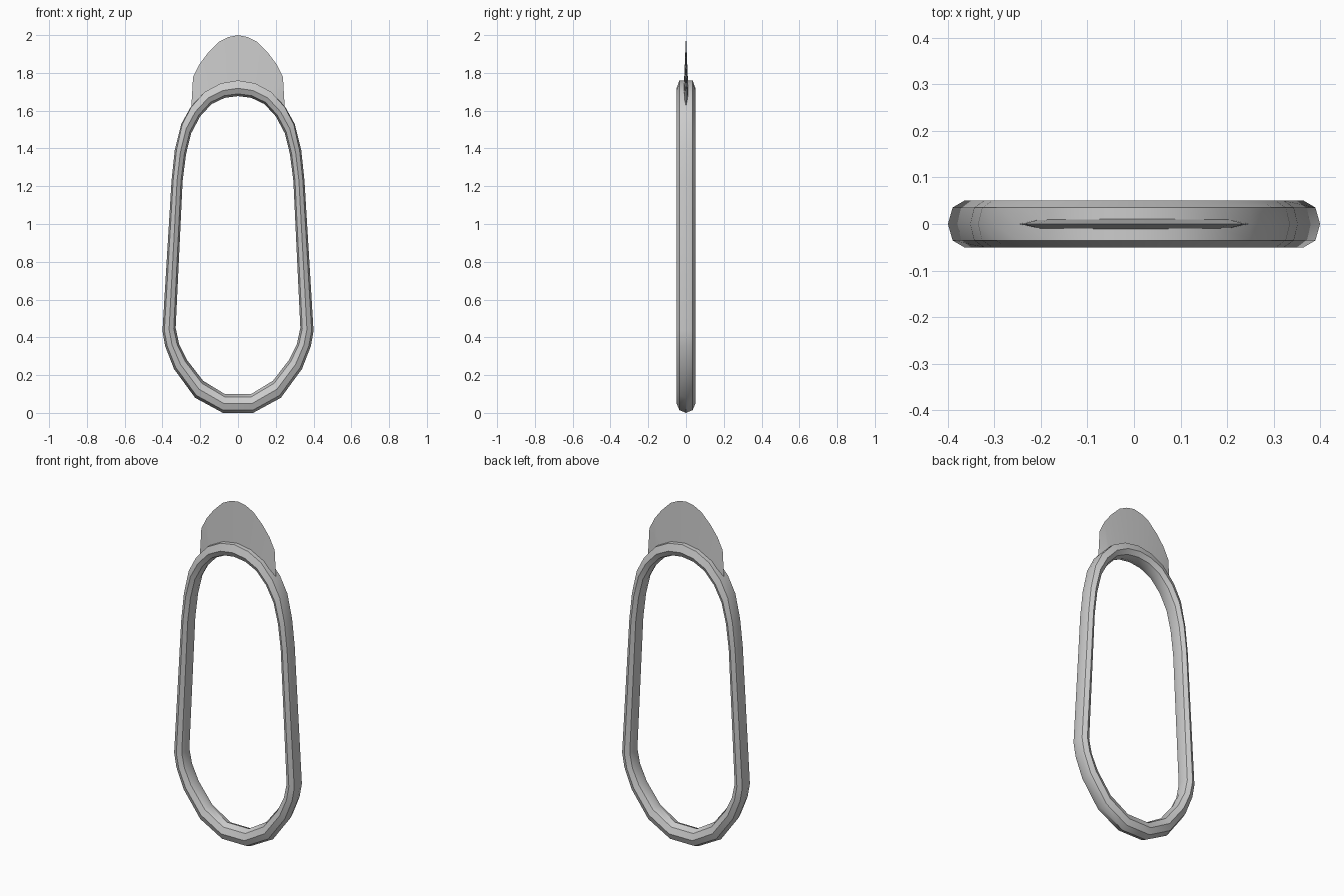
import bpy, bmesh, math
from mathutils import Vector

if "Cube" in bpy.data.objects:
    bpy.data.objects.remove(bpy.data.objects["Cube"])


def finish(name, bm, angle):
    bmesh.ops.recalc_face_normals(bm, faces=bm.faces)
    mesh = bpy.data.meshes.new(name)
    bm.to_mesh(mesh)
    bm.free()
    obj = bpy.data.objects.new(name, mesh)
    bpy.context.collection.objects.link(obj)
    bpy.ops.object.select_all(action='DESELECT')
    obj.select_set(True)
    bpy.context.view_layer.objects.active = obj
    bpy.ops.object.shade_smooth_by_angle(angle=math.radians(angle))
    return obj


# Ring frame: outer and inner outline of the right half, bottom to top (x, z)
outer = [(.08, 0), (.227, .08), (.339, .233), (.386, .354), (.40, .434),
         (.352, 1.23), (.335, 1.39), (.30, 1.53), (.25, 1.62), (.175, 1.70),
         (.09, 1.745), (0, 1.76)]
inner = [(.07, .10), (.185, .17), (.27, .28), (.312, .365), (.33, .45),
         (.293, 1.23), (.275, 1.37), (.248, 1.48), (.20, 1.57), (.14, 1.635),
         (.07, 1.668), (0, 1.677)]
half = list(zip(outer, inner))
flip = [((-o[0], o[1]), (-i[0], i[1])) for o, i in reversed(half[:-1])]
bm = bmesh.new()
rings = []
for o, i in half + flip:
    o, i = Vector(o), Vector(i)
    mid, rad = (o + i) / 2, (o - i) / 2
    flat = min(1, max(0, (o.y - 1.4) / .3))  # outer side flattens at the top
    ring = []
    for k in range(8):
        c, s = math.cos(k * math.pi / 4), math.sin(k * math.pi / 4)
        if c > .1:
            c += (1 - c) * flat
        p = mid + rad * c
        ring.append(bm.verts.new((p.x, .05 * s, p.y)))
    rings.append(ring)
for a, b in zip(rings, rings[1:] + rings[:1]):
    for k in range(8):
        n = (k + 1) % 8
        bm.faces.new((a[k], a[n], b[n], b[k]))
finish("ring_frame", bm, 40)

# Blade: sharp upper edge and thick base hidden in the ring
edge = [(.238, 1.778), (.205, 1.845), (.16, 1.905), (.10, 1.965), (.05, 1.99), (0, 2.0)]
base = [(.195, 1.63), (.175, 1.65), (.14, 1.675), (.09, 1.705), (.045, 1.715), (0, 1.72)]
edge += [(-x, z) for x, z in reversed(edge[:-1])]
base += [(-x, z) for x, z in reversed(base[:-1])]
bm = bmesh.new()
top = [bm.verts.new((x, 0, z)) for x, z in edge]
front, back = [[bm.verts.new((x, y, z)) for x, z in base] for y in (-.012, .012)]
for k in range(len(edge) - 1):
    bm.faces.new((top[k], top[k + 1], front[k + 1], front[k]))
    bm.faces.new((top[k + 1], top[k], back[k], back[k + 1]))
    bm.faces.new((front[k], front[k + 1], back[k + 1], back[k]))
for k, x in ((0, .248), (-1, -.248)):
    tip = bm.verts.new((x, 0, 1.605))
    bm.faces.new((top[k], front[k], tip))
    bm.faces.new((top[k], tip, back[k]))
    bm.faces.new((tip, front[k], back[k]))
finish("blade", bm, 30)
